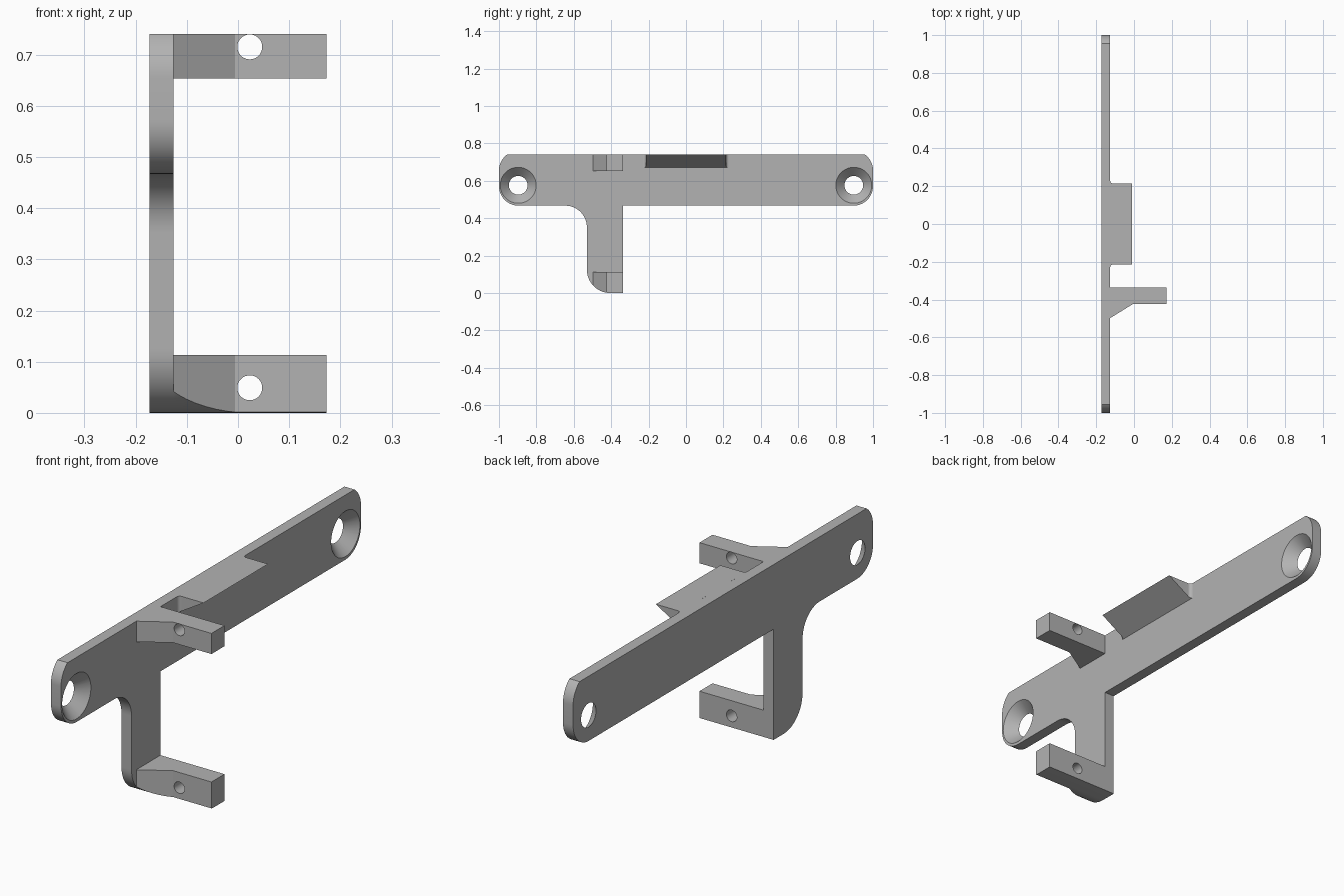
import bpy, bmesh
from math import sin, cos, radians
from mathutils import Matrix, Vector

if "Cube" in bpy.data.objects:
    bpy.data.objects.remove(bpy.data.objects["Cube"], do_unlink=True)

grey = bpy.data.materials.new("plain grey")
grey.use_nodes = True
COLOUR = (0.45, 0.45, 0.45, 1)
grey.diffuse_color = COLOUR
grey.node_tree.nodes["Principled BSDF"].inputs["Base Color"].default_value = COLOUR

BACK, FACE, TIP = -0.173, -0.126, 0.173     # plate back, plate face, arm ends
TOP, EDGE = 0.74, 0.467                     # top and lower edge of the bar
LEG_IN, LEG_OUT = -0.337, -0.53
END, END_R = 0.895, 0.105                   # centre and radius of the bar ends


def arc(cx, cy, r, start, stop, steps=14):
    angles = [radians(start + (stop - start) * i / steps) for i in range(steps + 1)]
    return [(cx + r * cos(a), cy + r * sin(a)) for a in angles]


def prism(name, points, low, high, axis):
    """Extrude an outline: (y, z) along x, or (x, y) along z."""
    place = (lambda p, d: (d, *p)) if axis == "x" else (lambda p, d: (*p, d))
    bm = bmesh.new()
    base = bm.faces.new([bm.verts.new(place(p, low)) for p in points])
    out = bmesh.ops.extrude_face_region(bm, geom=[base])
    shift = Vector(place((0, 0), high - low))
    bmesh.ops.translate(bm, vec=shift, verts=[v for v in out["geom"] if isinstance(v, bmesh.types.BMVert)])
    return finish(name, bm)


def cone(name, r1, r2, depth, matrix):
    bm = bmesh.new()
    bmesh.ops.create_cone(bm, cap_ends=True, segments=48, radius1=r1, radius2=r2,
                          depth=depth, matrix=matrix)
    return finish(name, bm)


def finish(name, bm):
    bmesh.ops.recalc_face_normals(bm, faces=bm.faces)
    mesh = bpy.data.meshes.new(name)
    bm.to_mesh(mesh)
    bm.free()
    mesh.materials.append(grey)
    obj = bpy.data.objects.new(name, mesh)
    bpy.context.collection.objects.link(obj)
    return obj


def select(obj):
    bpy.ops.object.select_all(action="DESELECT")
    obj.select_set(True)
    bpy.context.view_layer.objects.active = obj


def cut(obj, tool, operation="DIFFERENCE"):
    select(obj)
    mod = obj.modifiers.new("cut", "BOOLEAN")
    mod.object, mod.operation, mod.solver = tool, operation, "EXACT"
    bpy.ops.object.modifier_apply(modifier=mod.name)
    bpy.data.objects.remove(tool, do_unlink=True)


# Flat bar with rounded ends and a leg, as one outline
upper = 0.655
outline = (
    arc(END, EDGE + END_R, END_R, -90, 0)
    + arc(END, upper, END_R, 0, 54)
    + arc(-END, upper, END_R, 126, 180)
    + arc(-END, EDGE + END_R, END_R, 180, 270)
    + arc(LEG_OUT - 0.115, EDGE - 0.115, 0.115, 90, 0)
    + arc(LEG_OUT + 0.125, 0.125, 0.125, 180, 270)
    + [(LEG_IN, 0), (LEG_IN, EDGE)]
)
plate = prism("mounting_plate", outline, BACK, FACE, "x")

# Countersunk screw holes, wide on the +x face
for side in (-1, 1):
    turn = Matrix.Rotation(radians(90), 4, "Y")
    spot = Matrix.Translation(((BACK + FACE) / 2, side * 0.897, 0.576))
    cut(plate, cone("screw_cutter", 0.049, 0.097, FACE - BACK + 0.002, spot @ turn))

# Two arms with a slanted brace and a pin hole
arm_outline = [(FACE, LEG_IN), (TIP, LEG_IN), (TIP, -0.424), (-0.006, -0.424), (FACE, -0.498)]
arms = []
for name, low, high, hole in (("lower_arm", 0, 0.113, 0.049), ("upper_arm", 0.653, TOP, 0.715)):
    arm = prism(name, arm_outline, low, high, "z")
    if low == 0:
        # Round the underside to follow the foot of the leg
        foot = arc(LEG_OUT + 0.125, 0.125, 0.125, 180, 270) + [(-0.2, 0), (-0.2, 0.3), (LEG_OUT, 0.3)]
        cut(arm, prism("foot_cutter", foot, -0.3, 0.3, "x"), "INTERSECT")
    bore = Matrix.Translation((0.023, -0.4, hole)) @ Matrix.Rotation(radians(90), 4, "X")
    cut(arm, cone("pin_cutter", 0.0243, 0.0243, 0.4, bore))
    arms.append(arm)

# Wedge-shaped catch with filleted roots and a sloping underside
half, root = 0.215, 0.014
flank = arc(FACE + root, half + root, root, 180, 270, 6)
catch_outline = [(x, -y) for x, y in flank] + [(-0.01, -half), (-0.01, half)] + flank[::-1]
catch = prism("wedge_catch", catch_outline, 0.6, TOP, "z")
bm = bmesh.new()
bm.from_mesh(catch.data)
bmesh.ops.bisect_plane(bm, geom=bm.verts[:] + bm.edges[:] + bm.faces[:], plane_co=(FACE, 0, 0.67),
                       plane_no=(0.07, 0, -0.116), clear_outer=True)
bmesh.ops.holes_fill(bm, edges=[e for e in bm.edges if e.is_boundary])
bmesh.ops.remove_doubles(bm, verts=bm.verts, dist=0.0001)
bmesh.ops.recalc_face_normals(bm, faces=bm.faces)
bm.to_mesh(catch.data)
bm.free()

for part in (plate, catch, *arms):
    select(part)
    bpy.ops.object.shade_smooth_by_angle(angle=radians(30))
